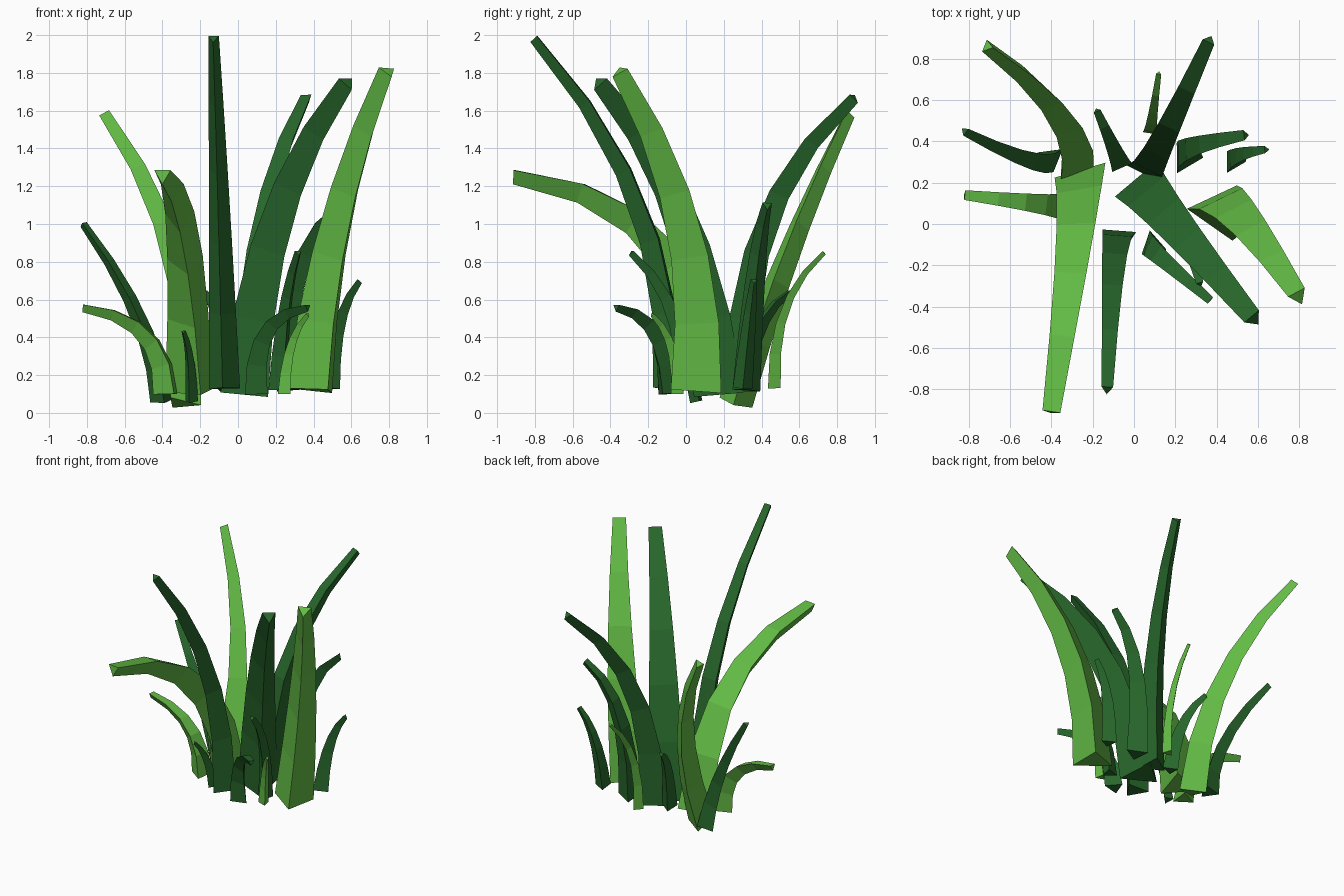
import bpy, bmesh
from math import radians
from mathutils import Vector, Matrix

def material(name, rgb):
    m = bpy.data.materials.new(name)
    m.diffuse_color = (*rgb, 1)
    return m

LIGHT = material("light_green", (0.125, 0.50, 0.06))
DARK = material("dark_green", (0.021, 0.138, 0.025))
SEGMENTS = 5
TIP_SCALE = 0.34

def blade(name, mat, base, bend, tip, r, twist=(0, 0)):
    """Three-sided tapering blade swept along a quadratic curve."""
    p0, c, p2 = Vector(base), Vector(bend), Vector(tip)
    heading = p2 - p0
    heading.z = 0
    across = Vector((0, 0, 1)).cross(heading).normalized()
    bm = bmesh.new()
    rings = []
    for i in range(SEGMENTS + 1):
        t = i / SEGMENTS
        p = p0 * (1 - t) ** 2 + c * (2 * t * (1 - t)) + p2 * t * t
        tan = ((c - p0) * (1 - t) + (p2 - c) * t).normalized()
        angle = radians(twist[0] * (1 - t) + twist[1] * t)
        side = Matrix.Rotation(angle, 3, 'Z') @ across
        s = (side - tan * tan.dot(side)).normalized()
        out = s.cross(tan)          # ridge direction, on the outside of the bend
        k = r * (1 - t * (1 - TIP_SCALE))
        rings.append([bm.verts.new(p + q * k) for q in
                      (out, s * 0.866 - out * 0.5, s * -0.866 - out * 0.5)])
    for a, b in zip(rings, rings[1:]):
        for j in range(3):
            n = (j + 1) % 3
            bm.faces.new((a[j], a[n], b[n], b[j]))
    bm.faces.new(rings[0])
    bm.faces.new(rings[-1])
    bmesh.ops.recalc_face_normals(bm, faces=bm.faces)
    me = bpy.data.meshes.new(name)
    bm.to_mesh(me)
    bm.free()
    me.materials.append(mat)
    bpy.context.collection.objects.link(bpy.data.objects.new(name, me))

# base centre, bend control point, tip centre, base radius, twist at base and tip
light_blades = [
    ((0.41, 0.06, 0.12), (0.48, 0.12, 1.04), (0.795, -0.35, 1.81), 0.155, (-18, -18)),
    ((-0.24, 0.19, 0.11), (-0.26, 0.07, 1.15), (-0.40, -0.91, 1.26), 0.148, (25, 0)),
    ((-0.30, 0.26, 0.05), (-0.21, 0.51, 0.87), (-0.71, 0.86, 1.58), 0.105, (-7, -30)),
    ((-0.37, 0.085, 0.10), (-0.38, 0.09, 0.51), (-0.82, 0.14, 0.56), 0.08),
    ((0.08, 0.46, 0.13), (0.08, 0.445, 0.61), (0.12, 0.73, 0.85), 0.042),
    ((0.25, -0.05, 0.10), (0.26, -0.05, 0.40), (0.37, -0.18, 0.52), 0.04),
]
dark_blades = [
    ((0.06, 0.16, 0.10), (0.13, 0.08, 1.15), (0.58, -0.46, 1.75), 0.155),
    ((-0.075, -0.08, 0.13), (-0.10, -0.04, 1.14), (-0.13, -0.80, 1.985), 0.095),
    ((0.07, 0.29, 0.11), (0.08, 0.26, 1.13), (0.365, 0.89, 1.67), 0.105),
    ((-0.40, 0.32, 0.06), (-0.45, 0.26, 0.50), (-0.82, 0.45, 1.00), 0.07, (-5, -25)),
    ((0.09, -0.10, 0.10), (0.075, -0.12, 0.53), (0.37, -0.37, 0.56), 0.07, (25, 0)),
    ((0.25, 0.32, 0.12), (0.22, 0.37, 0.89), (0.54, 0.43, 1.10), 0.085, (-20, -20)),
    ((0.22, 0.00, 0.12), (0.24, 0.00, 0.60), (0.32, -0.29, 0.85), 0.06),
    ((0.48, 0.30, 0.13), (0.50, 0.34, 0.54), (0.64, 0.36, 0.70), 0.06, (-20, -20)),
    ((-0.07, 0.30, 0.12), (-0.09, 0.35, 0.52), (-0.18, 0.55, 0.64), 0.06),
    ((-0.25, 0.06, 0.06), (-0.25, 0.00, 0.33), (-0.29, -0.10, 0.43), 0.04),
]
for label, rows, mat in (("light", light_blades, LIGHT), ("dark", dark_blades, DARK)):
    for i, row in enumerate(rows, 1):
        blade(f"{label}_grass_blade_{i}", mat, *row)
